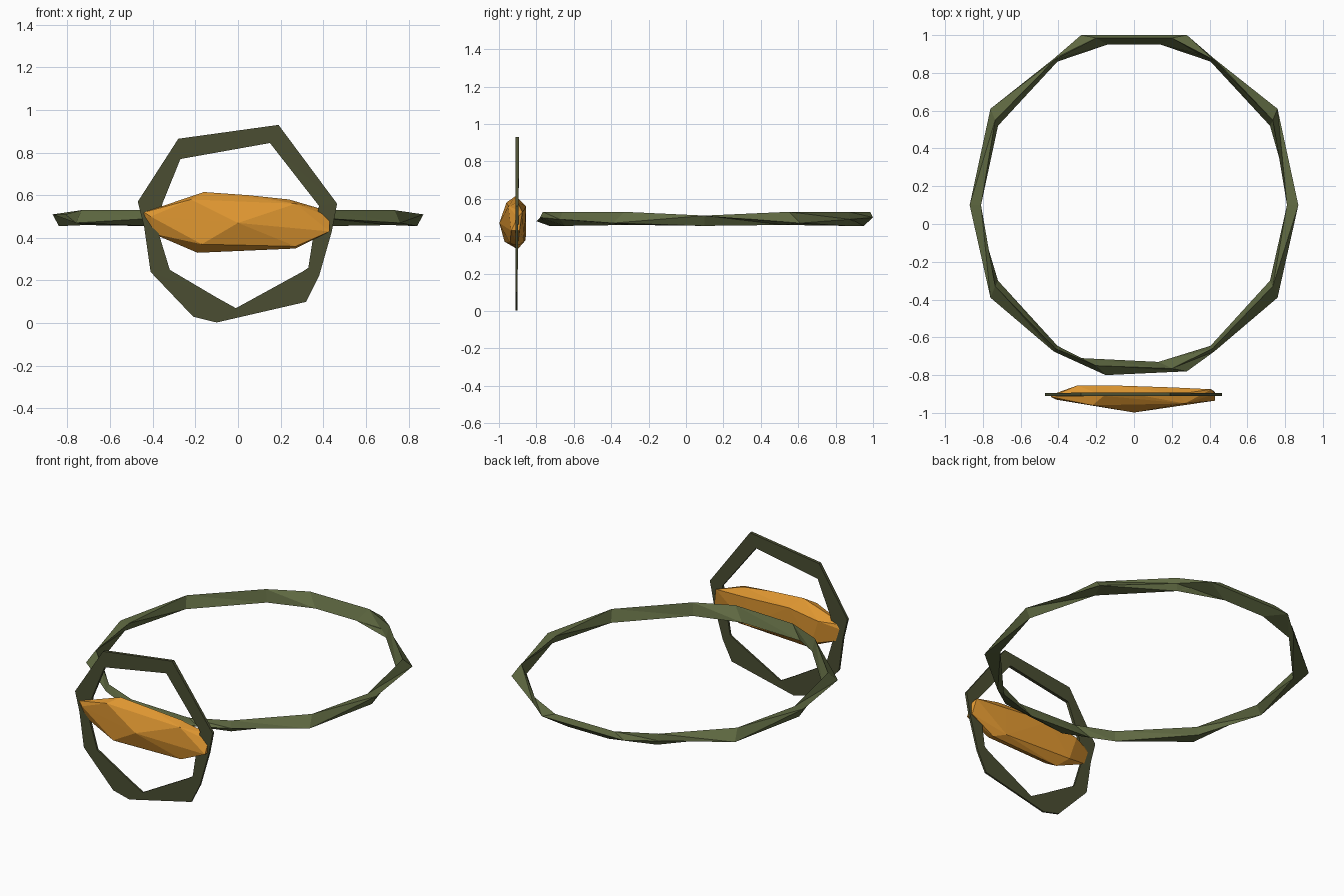
import bpy, bmesh

if "Cube" in bpy.data.objects:
    bpy.data.objects.remove(bpy.data.objects["Cube"])


def material(name, rgb):
    m = bpy.data.materials.new(name)
    m.diffuse_color = (*rgb, 1)
    m.use_nodes = True
    m.node_tree.nodes["Principled BSDF"].inputs["Base Color"].default_value = m.diffuse_color
    return m


OLIVE = material("olive green", (0.117, 0.144, 0.055))
DARK = material("dark olive", (0.069, 0.076, 0.032))
AMBER = material("amber", (0.73, 0.305, 0.03))


def finish(bm, name, mat):
    bmesh.ops.recalc_face_normals(bm, faces=bm.faces)
    me = bpy.data.meshes.new(name)
    bm.to_mesh(me)
    bm.free()
    me.materials.append(mat)
    ob = bpy.data.objects.new(name, me)
    bpy.context.collection.objects.link(ob)
    return ob


def closed_loop(name, sections, mat):
    """Bridge a closed chain of cross-sections with triangles."""
    bm = bmesh.new()
    rings = [[bm.verts.new(p) for p in s] for s in sections]
    for a, b in zip(rings, rings[1:] + rings[:1]):
        n = len(a)
        for i in range(n):
            j = (i + 1) % n
            bm.faces.new((a[i], a[j], b[j]))
            bm.faces.new((a[i], b[j], b[i]))
    return finish(bm, name, mat)


# Neck ring: faceted triangular band (outer, top, inner corner per station)
right = [
    [(.28, 1.0, .50), (.20, .985, .53), (.14, .95, .455)],
    [(.425, .875, .49), (.42, .87, .53), (.405, .86, .455)],
    [(.76, .61, .47), (.735, .55, .53), (.72, .52, .46)],
    [(.87, .10, .51), (.81, .10, .51), (.84, .10, .455)],
    [(.76, -.39, .47), (.735, -.33, .53), (.72, -.30, .46)],
    [(.425, -.675, .49), (.415, -.66, .53), (.405, -.645, .455)],
]
front = [
    [(.28, -.78, .50), (.20, -.765, .53), (.13, -.73, .455)],
    [(-.15, -.80, .48), (-.20, -.75, .53), (-.28, -.71, .46)],
]
left = [[(-x, y, z) for x, y, z in s] for s in reversed(right)]
closed_loop("neck_ring", right + front + left, OLIVE)

# Pendant frame: thin irregular hoop, outer and inner outline in x, z
outline = [
    ((-.28, .865), (-.27, .77)), ((.19, .93), (.15, .845)),
    ((.465, .56), (.38, .55)), ((.44, .43), (.355, .42)),
    ((.38, .22), (.33, .26)), ((.32, .10), (.30, .24)),
    ((-.10, .003), (-.01, .07)), ((-.21, .03), (-.10, .12)),
    ((-.41, .24), (-.32, .25)), ((-.44, .45), (-.375, .43)),
    ((-.47, .57), (-.355, .56)),
]
frame = []
for (ox, oz), (ix, iz) in outline:
    t = .005 + .005 * oz            # slightly thicker towards the top
    y = -.907 + .006 * oz
    frame.append([(ox, y - t, oz), (ox, y + t, oz), (ix, y + t, iz), (ix, y - t, iz)])
closed_loop("pendant_frame", frame, DARK)

# Pendant stone: rough-cut convex gem
corners = [
    (-.44, -.915, .52), (-.44, -.905, .49), (-.40, -.90, .42), (-.41, -.93, .50),
    (.41, -.875, .53), (.43, -.90, .50), (.43, -.935, .43), (.43, -.89, .43),
    (0, -.998, .47), (-.22, -.96, .58), (.27, -.95, .56), (-.17, -.97, .37),
    (.27, -.94, .36), (-.16, -.91, .615), (.05, -.91, .60), (.24, -.90, .58),
    (-.19, -.90, .33), (.27, -.90, .35), (-.30, -.855, .53), (-.10, -.855, .56),
    (-.25, -.857, .38), (.20, -.865, .37), (.20, -.865, .54),
]
bm = bmesh.new()
for c in corners:
    bm.verts.new(c)
bmesh.ops.convex_hull(bm, input=bm.verts)
bmesh.ops.delete(bm, geom=[v for v in bm.verts if not v.link_faces], context='VERTS')
finish(bm, "pendant_stone", AMBER)
